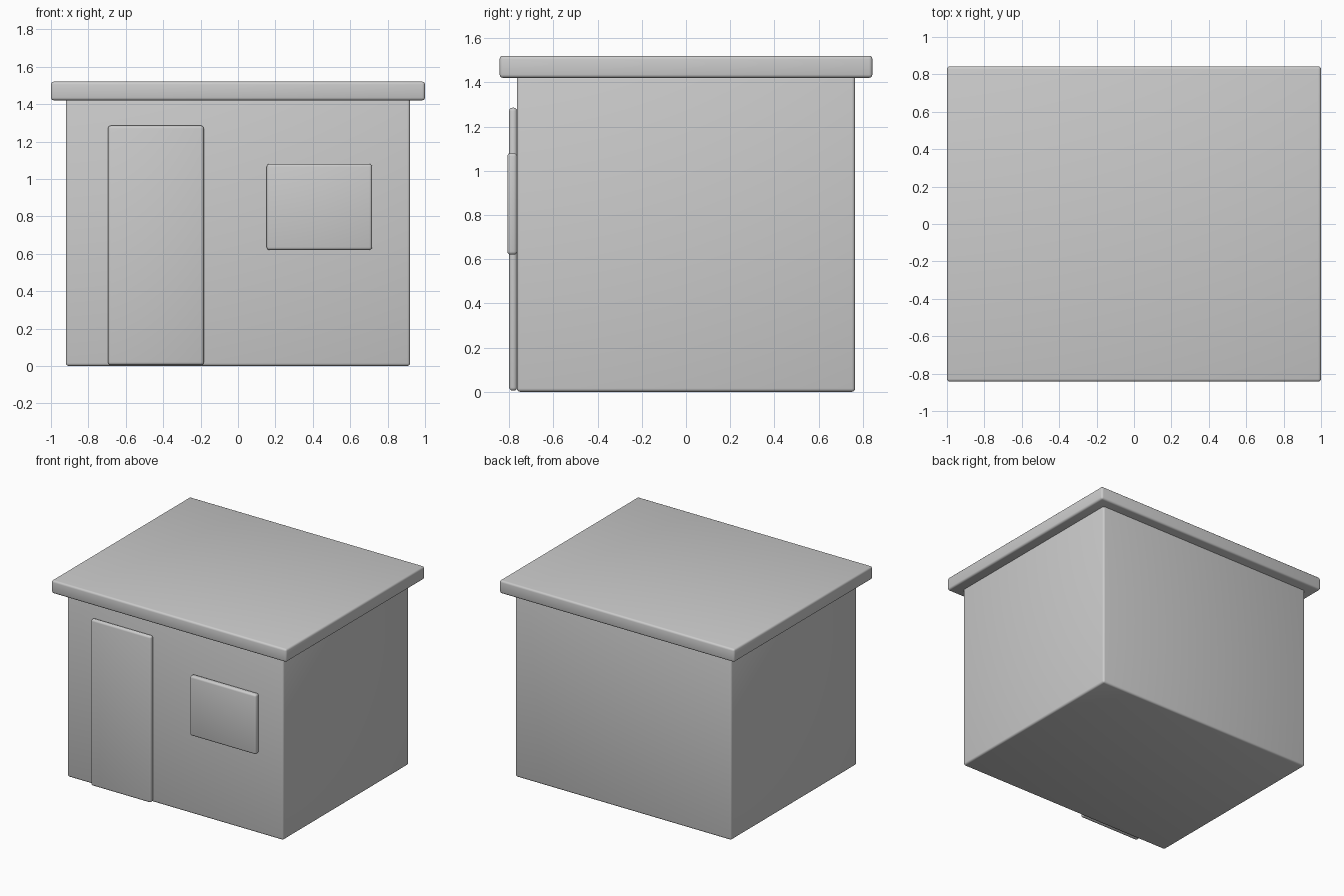
import bpy

if "Cube" in bpy.data.objects:
    bpy.data.objects.remove(bpy.data.objects["Cube"])

# One plain grey for the whole building
grey = bpy.data.materials.new("plain_grey")
grey.diffuse_color = (0.6, 0.6, 0.6, 1)
grey.use_nodes = True
grey.node_tree.nodes["Principled BSDF"].inputs["Base Color"].default_value = grey.diffuse_color


def rounded_box(name, x, y, z, radius):
    """Box spanning the given (min, max) ranges, with rounded edges."""
    bpy.ops.mesh.primitive_cube_add(
        size=1, location=[(a + b) / 2 for a, b in (x, y, z)])
    ob = bpy.context.object
    ob.name = name
    ob.scale = [b - a for a, b in (x, y, z)]
    bpy.ops.object.transform_apply(location=False, rotation=False, scale=True)
    ob.data.materials.append(grey)
    bevel = ob.modifiers.new("rounded_edges", 'BEVEL')
    bevel.width = radius
    bevel.segments = 3
    bpy.ops.object.modifier_apply(modifier=bevel.name)
    bpy.ops.object.shade_smooth_by_angle()
    return ob


# Main body and overhanging flat roof
rounded_box("walls", (-0.92, 0.92), (-0.765, 0.765), (0.0, 1.43), 0.015)
rounded_box("roof", (-1.0, 1.0), (-0.843, 0.843), (1.42, 1.52), 0.015)

# Raised panels on the front wall
rounded_box("door", (-0.695, -0.183), (-0.80, -0.764), (0.005, 1.285), 0.015)
rounded_box("window", (0.153, 0.717), (-0.808, -0.764), (0.62, 1.08), 0.015)
